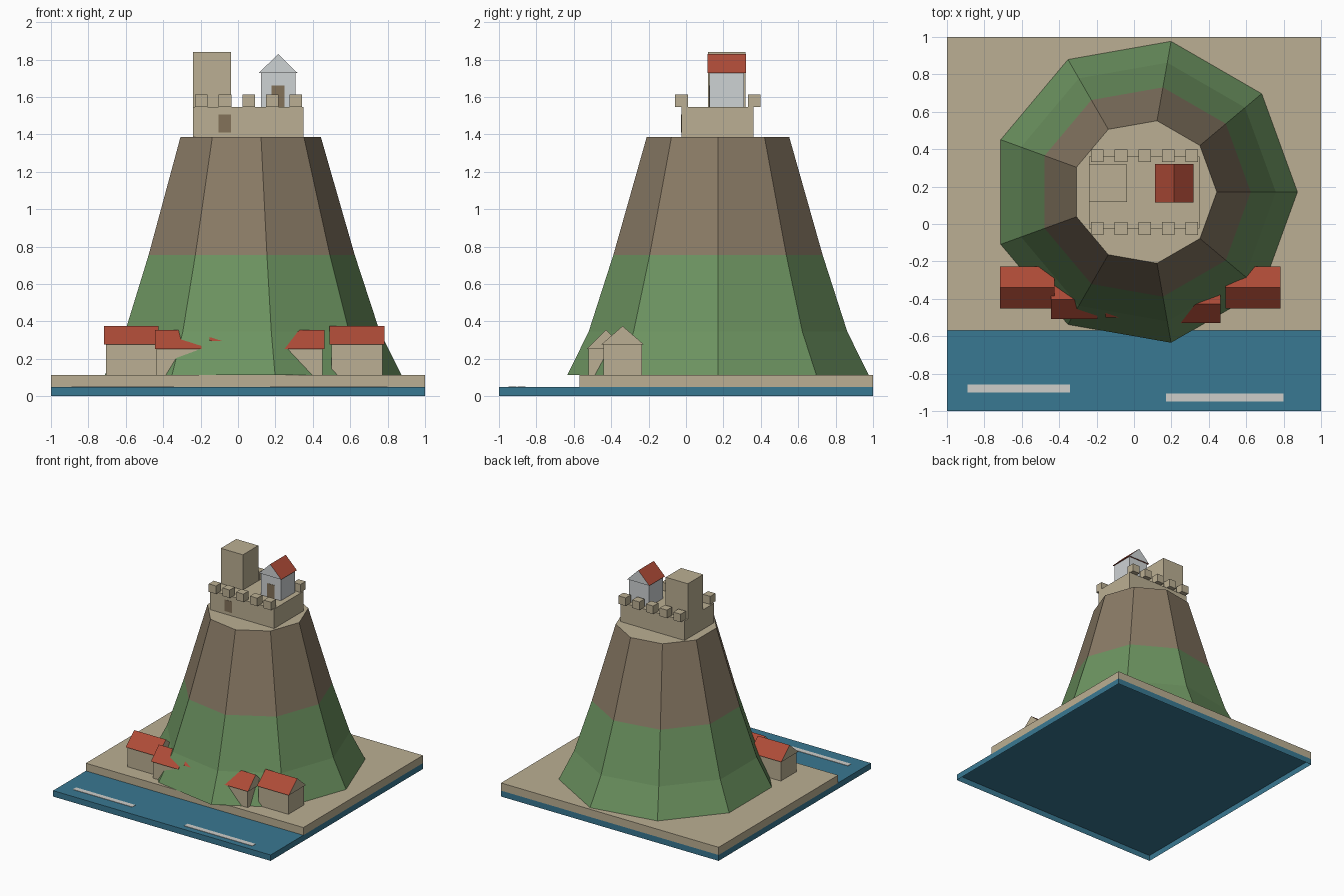
import bpy, bmesh
from math import cos, sin, radians

cube = bpy.data.objects.get("Cube")
if cube:
    bpy.data.objects.remove(cube)


def material(name, rgb):
    # sRGB bytes to linear values
    lin = [((c / 255 + 0.055) / 1.055) ** 2.4 for c in rgb] + [1]
    m = bpy.data.materials.new(name)
    m.use_nodes = True
    m.diffuse_color = lin
    m.node_tree.nodes["Principled BSDF"].inputs["Base Color"].default_value = lin
    return m


SEA = material("sea blue", (57, 120, 146))
STONE = material("sandy stone", (187, 175, 147))
GREEN = material("grass green", (108, 147, 96))
ROCK = material("rock brown", (137, 122, 101))
ROOF = material("roof red", (174, 75, 55))
WALL = material("pale grey wall", (206, 210, 212))
DOOR = material("door brown", (131, 114, 90))
FOAM = material("foam white", (206, 206, 202))


def finish(name, bm, mats):
    mesh = bpy.data.meshes.new(name)
    bm.to_mesh(mesh)
    bm.free()
    for m in mats:
        mesh.materials.append(m)
    obj = bpy.data.objects.new(name, mesh)
    bpy.context.collection.objects.link(obj)
    return obj


def box(name, x, y, z, mat, open_bottom=False):
    """Box from (min, max) ranges, optionally without its bottom face."""
    bm = bmesh.new()
    bmesh.ops.create_cube(bm, size=1)
    for v in bm.verts:
        v.co = [r[0] if c < 0 else r[1] for c, r in zip(v.co, (x, y, z))]
    bm.normal_update()
    if open_bottom:
        bottom = [f for f in bm.faces if f.normal.z < -0.5]
        bmesh.ops.delete(bm, geom=bottom, context="FACES")
    return finish(name, bm, [mat])


def gable_roof(name, x, y, z, wall, along_x=True):
    """Triangular prism: red slopes, ends in the wall material."""
    bm = bmesh.new()
    run, span = (x, y) if along_x else (y, x)
    section = [(span[0], z[0]), (span[1], z[0]), (sum(span) / 2, z[1])]
    ends = []
    for r in run:
        ends.append([bm.verts.new((r, s, h) if along_x else (s, r, h)) for s, h in section])
    a, b = ends
    bm.faces.new(a)
    bm.faces.new(b)
    for i in range(3):
        j = (i + 1) % 3
        bm.faces.new((a[i], a[j], b[j], b[i]))
    bmesh.ops.recalc_face_normals(bm, faces=bm.faces)
    for f in bm.faces:
        f.material_index = 1 if abs(f.normal.z) > 0.1 else 0
    return finish(name, bm, [wall, ROOF])


def house(name, x, y, base, eave, ridge, wall=STONE, along_x=True):
    """Walls set slightly inside a gabled roof footprint."""
    inset = 0.01
    box(name + "_walls", (x[0] + inset, x[1] - inset), (y[0] + inset, y[1] - inset),
        (base, eave), wall)
    gable_roof(name + "_roof", x, y, (eave, ridge), wall, along_x)


# Sea, shore and foam: shells open underneath
WATER, SHORE = 0.049, 0.113
box("sea", (-1, 1), (-1, 1), (0, WATER), SEA, True)
box("shore", (-1, 1), (-0.57, 1), (WATER, SHORE), STONE, True)
box("foam_left", (0.17, 0.798), (-0.95, -0.907), (WATER, 0.052), FOAM, True)
box("foam_right", (-0.889, -0.342), (-0.9, -0.858), (WATER, 0.052), FOAM, True)

# Nine-sided hill: grass below, rock above, stone on top
bm = bmesh.new()
SIDES = 9
rings = []
for radius, z in ((0.818, SHORE), (0.702, 0.345), (0.568, 0.755), (0.387, 1.385)):
    angles = [radians(360 / SIDES * i) for i in range(SIDES)]
    rings.append([bm.verts.new((0.056 + radius * cos(a), 0.171 + radius * sin(a), z))
                  for a in angles])
for level, (low, high) in enumerate(zip(rings, rings[1:])):
    for i in range(SIDES):
        j = (i + 1) % SIDES
        f = bm.faces.new((low[i], low[j], high[j], high[i]))
        f.material_index = 1 if level == 2 else 0
bm.faces.new(rings[0][::-1])
bm.faces.new(rings[-1]).material_index = 2
finish("hill", bm, [GREEN, ROCK, STONE])

# Village houses at the foot of the hill
house("house_far_right", (-0.717, -0.424), (-0.452, -0.226), SHORE, 0.277, 0.375)
house("house_near_right", (-0.445, -0.195), (-0.508, -0.3), SHORE, 0.252, 0.353)
house("house_middle", (-0.152, 0.1), (-0.499, -0.29), SHORE, 0.294, 0.394)
house("house_near_left", (0.215, 0.463), (-0.53, -0.327), SHORE, 0.252, 0.355)
house("house_far_left", (0.49, 0.783), (-0.452, -0.226), SHORE, 0.277, 0.375)

# Castle wall, tower and chapel
DECK = 1.547
box("castle_wall", (-0.24, 0.35), (-0.025, 0.362), (1.385, DECK), STONE)
box("castle_tower", (-0.24, -0.037), (0.117, 0.319), (DECK, 1.84), STONE)
house("chapel", (0.113, 0.317), (0.115, 0.32), DECK, 1.729, 1.83, WALL, along_x=False)

# Battlements along the front and back
half = 0.0335
for row, y in (("front", -0.024), ("back", 0.364)):
    for i in range(5):
        x = -0.196 + 0.1265 * i
        box(f"{row}_merlon_{i + 1}", (x - half, x + half), (y - half, y + half),
            (DECK, 1.614), STONE)

# Doors as thin plates
box("castle_door", (-0.104, -0.037), (-0.0265, -0.024), (1.41, 1.505), DOOR)
box("chapel_door", (0.18, 0.248), (0.1235, 0.126), (DECK, 1.66), DOOR)
